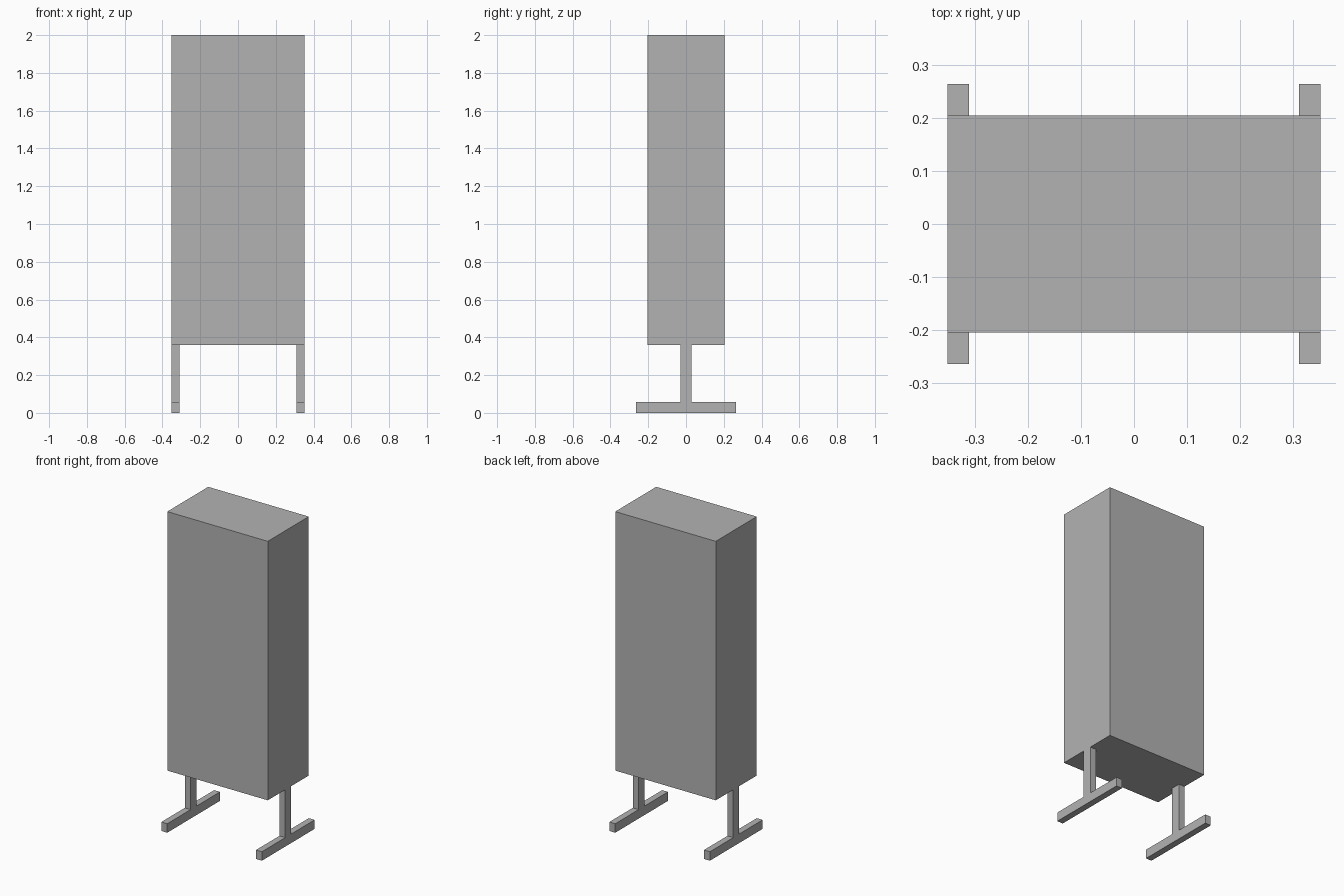
import bpy

cube = bpy.data.objects.get("Cube")
if cube:
    bpy.data.objects.remove(cube, do_unlink=True)

# Single plain grey
grey = bpy.data.materials.new("plain_grey")
grey.use_nodes = True
colour = (0.45, 0.45, 0.45, 1)
grey.diffuse_color = colour
grey.node_tree.nodes["Principled BSDF"].inputs["Base Color"].default_value = colour


def box(name, low, high):
    """Box between two opposite corners."""
    centre = [(a + b) / 2 for a, b in zip(low, high)]
    bpy.ops.mesh.primitive_cube_add(size=1, location=centre)
    obj = bpy.context.object
    obj.name = name
    obj.scale = [b - a for a, b in zip(low, high)]
    bpy.ops.object.transform_apply(location=False, rotation=False, scale=True)
    obj.data.materials.append(grey)
    return obj


half_width, half_depth = 0.352, 0.205
bar = 0.041          # stand thickness across x
foot_top, body_bottom, body_top = 0.057, 0.36, 2.0
foot_reach, post_half = 0.264, 0.03

# Tall cabinet body
box("cabinet_body", (-half_width, -half_depth, body_bottom),
    (half_width, half_depth, body_top))

# Inverted T stand under each side
for side, x in (("right", -half_width), ("left", half_width - bar)):
    box(side + "_post", (x, -post_half, foot_top), (x + bar, post_half, body_bottom))
    box(side + "_foot", (x, -foot_reach, 0), (x + bar, foot_reach, foot_top))
